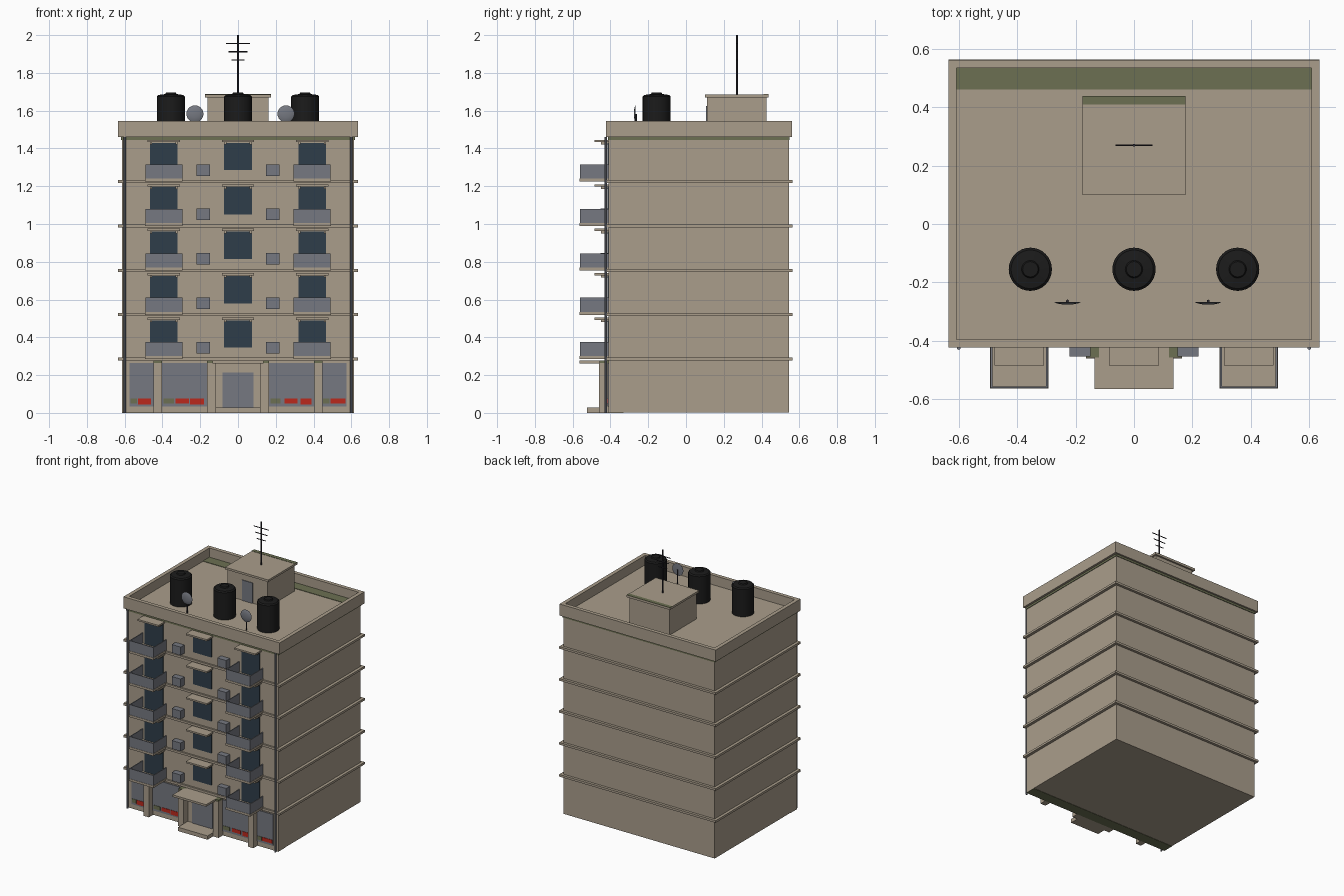
import bpy, bmesh, math
from mathutils import Vector

if "Cube" in bpy.data.objects:
    bpy.data.objects.remove(bpy.data.objects["Cube"], do_unlink=True)


def material(name, r, g, b):
    m = bpy.data.materials.new(name)
    m.use_nodes = True
    m.diffuse_color = (r, g, b, 1)
    m.node_tree.nodes["Principled BSDF"].inputs["Base Color"].default_value = (r, g, b, 1)
    return m


STONE = material("warm beige plaster", 0.40, 0.34, 0.26)
MOSS = material("moss green", 0.15, 0.16, 0.085)
GLASS = material("dark blue window", 0.028, 0.048, 0.068)
GREY = material("blue grey metal", 0.18, 0.19, 0.22)
BLACK = material("black plastic", 0.011, 0.011, 0.011)
DARK = material("dark antenna metal", 0.025, 0.022, 0.03)
RED = material("red paint", 0.50, 0.022, 0.012)


def finish(name, bm, mat):
    me = bpy.data.meshes.new(name)
    bm.to_mesh(me)
    bm.free()
    me.materials.append(mat)
    ob = bpy.data.objects.new(name, me)
    bpy.context.collection.objects.link(ob)
    return ob


def boxes(name, mat, spans):
    """One object made of boxes, each given as (x0, x1), (y0, y1), (z0, z1)."""
    bm = bmesh.new()
    for span in spans:
        verts = bmesh.ops.create_cube(bm, size=1)["verts"]
        for v in verts:
            v.co = Vector([(a + b) / 2 + c * (b - a) for c, (a, b) in zip(v.co, span)])
    return finish(name, bm, mat)


def mid(c, half):
    return (c - half, c + half)


def smooth(ob):
    for o in bpy.context.selected_objects:
        o.select_set(False)
    ob.select_set(True)
    bpy.context.view_layer.objects.active = ob
    bpy.ops.object.shade_smooth_by_angle(angle=math.radians(35))


def lathe(name, mat, profile, loc, steps=32):
    bm = bmesh.new()
    vs = [bm.verts.new((r, 0, z)) for r, z in profile]
    es = [bm.edges.new(p) for p in zip(vs, vs[1:])]
    bmesh.ops.spin(bm, geom=vs + es, cent=(0, 0, 0), axis=(0, 0, 1),
                   angle=math.tau, steps=steps, use_merge=True)
    bmesh.ops.remove_doubles(bm, verts=bm.verts, dist=0.0001)
    bmesh.ops.recalc_face_normals(bm, faces=bm.faces)
    ob = finish(name, bm, mat)
    ob.location = loc
    smooth(ob)
    return ob


def rod(name, mat, start, end, r, sides=10):
    a, b = Vector(start), Vector(end)
    bm = bmesh.new()
    bmesh.ops.create_cone(bm, cap_ends=True, segments=sides, radius1=r, radius2=r, depth=(b - a).length)
    ob = finish(name, bm, mat)
    ob.location = (a + b) / 2
    ob.rotation_euler = (b - a).to_track_quat("Z", "Y").to_euler()
    smooth(ob)
    return ob


W, FRONT, BACK, ROOF = 0.615, -0.41, 0.545, 1.475
BANDS = [0.285 + 0.235 * i for i in range(5)]

# Main block, floor bands and parapet
boxes("main_block", STONE, [((-W, W), (FRONT, BACK), (0.002, ROOF))])
boxes("floor_bands", STONE, [((-0.636, 0.636), (-0.422, 0.564), mid(z, 0.008)) for z in BANDS])
boxes("parapet", STONE,
      [(mid(s * 0.621, 0.014), (-0.423, 0.562), (1.46, 1.545)) for s in (-1, 1)] +
      [((-0.607, 0.607), y, (1.46, 1.545)) for y in ((-0.423, -0.395), (0.534, 0.562))])

# Mossy trims
boxes("cornice_moss", MOSS, [((-W - 0.004, W + 0.004), (FRONT - 0.004, BACK + 0.004), (1.445, 1.46))])
boxes("roof_moss", MOSS, [((-0.607, 0.607), (0.46, 0.534), (ROOF, ROOF + 0.003))])
boxes("base_moss", MOSS, [((-W, W), (FRONT, -0.33), (0, 0.004))])

# Drain pipes on the front corners
for side, s in (("left", 1), ("right", -1)):
    rod("drain_pipe_" + side, GREY, (s * 0.6, -0.424, 0), (s * 0.6, -0.424, 1.46), 0.007)

# Upper floors: windows, awnings, balconies and air conditioners
windows, awnings, slabs, rails, units = [], [], [], [], []
for z in BANDS:
    for x in (-0.393, 0, 0.393):
        low = 0.06 if x == 0 else 0.01
        windows.append((mid(x, 0.074), (-0.416, FRONT), (z + low, z + 0.205)))
        awnings.append((mid(x, 0.085), (-0.484, FRONT), (z + 0.208, z + 0.220)))
        for s in (-1, 1):
            awnings.append((mid(x + s * 0.068, 0.006), (-0.45, FRONT), (z + 0.196, z + 0.208)))
    for s in (-1, 1):
        x = s * 0.393
        slabs.append((mid(x, 0.1), (-0.564, FRONT), (z - 0.001, z + 0.015)))
        rails.append((mid(x, 0.098), (-0.562, -0.556), (z + 0.015, z + 0.09)))
        for e in (-1, 1):
            rails.append((mid(x + e * 0.095, 0.003), (-0.556, FRONT), (z + 0.015, z + 0.09)))
        units.append((mid(s * 0.185, 0.036), (-0.453, FRONT), (z + 0.03, z + 0.091)))
boxes("windows", GLASS, windows)
boxes("window_awnings", STONE, awnings)
boxes("balcony_slabs", STONE, slabs)
boxes("balcony_rails", GREY, rails)
boxes("air_conditioners", GREY, units)

# Ground floor: shop glass, columns, entrance
boxes("shop_windows", GREY, [((min(s * a, s * b), max(s * a, s * b)), (-0.416, FRONT), (0.035, 0.265))
                             for s in (-1, 1) for a, b in ((0.165, 0.403), (0.447, 0.575))])
columns = [s * x for s in (-1, 1) for x in (0.142, 0.425)]
boxes("front_columns", STONE, [(mid(x, 0.022), (-0.46, FRONT), (0, 0.265)) for x in columns])
boxes("column_caps", MOSS, [(mid(x, 0.022), (-0.458, FRONT), (0.265, 0.277)) for x in columns])
boxes("entrance_door", GREY, [(mid(0, 0.083), (-0.417, FRONT), (0.025, 0.215))])
boxes("entrance_canopy", STONE, [(mid(0, 0.136), (-0.565, FRONT), (0.262, 0.277))])
boxes("entrance_step", STONE, [(mid(0, 0.12), (-0.525, FRONT), (0, 0.028))])

# Painted marks low on the shop glass
boxes("red_marks", RED, [(x, (-0.419, -0.416), (0.045 + 0.006 * (i % 2), 0.077)) for i, x in enumerate(
    ((-0.53, -0.46), (-0.33, -0.26), (-0.255, -0.18), (0.245, 0.315), (0.33, 0.39), (0.49, 0.57)))])
boxes("green_marks", MOSS, [(x, (-0.419, -0.416), (0.05, 0.077)) for x in (
    (-0.57, -0.535), (-0.395, -0.34), (0.172, 0.225), (0.45, 0.485))])

# Stair house on the roof
boxes("stair_house", STONE, [(mid(0, 0.162), (0.11, 0.425), (ROOF, 1.67))])
boxes("stair_house_roof", STONE, [(mid(0, 0.176), (0.1, 0.438), (1.67, 1.685))])
boxes("stair_house_moss", MOSS, [(mid(0, 0.176), (0.41, 0.438), (1.685, 1.687))])
boxes("stair_house_door", GREY, [(mid(0, 0.043), (0.105, 0.11), (ROOF, 1.625))])

# Water tanks
tank = [(0, 0), (0.074, 0), (0.074, 0.2), (0.066, 0.208), (0.03, 0.213), (0.026, 0.221), (0, 0.221)]
for name, x in (("right", -0.355), ("middle", 0), ("left", 0.355)):
    lathe("water_tank_" + name, BLACK, tank, (x, -0.155, ROOF))

# Satellite dishes
dish = [(0, 0.006), (0.02, 0.005), (0.036, 0.002), (0.045, -0.002), (0.036, -0.003), (0, -0.003)]
for name, x in (("right", -0.228), ("left", 0.254)):
    ob = lathe("satellite_dish_" + name, GREY, dish, (x, -0.27, 1.583), 24)
    ob.rotation_euler.x = math.pi / 2
    rod("dish_pole_" + name, DARK, (x, -0.264, ROOF), (x, -0.264, 1.583), 0.005)

# Roof antenna
rod("antenna_mast", DARK, (0, 0.27, 1.68), (0, 0.27, 2.0), 0.005)
for i, half in enumerate((0.063, 0.05, 0.035)):
    z = 1.955 - 0.043 * i
    rod("antenna_bar_%d" % (i + 1), DARK, (-half, 0.27, z), (half, 0.27, z), 0.003, 8)
